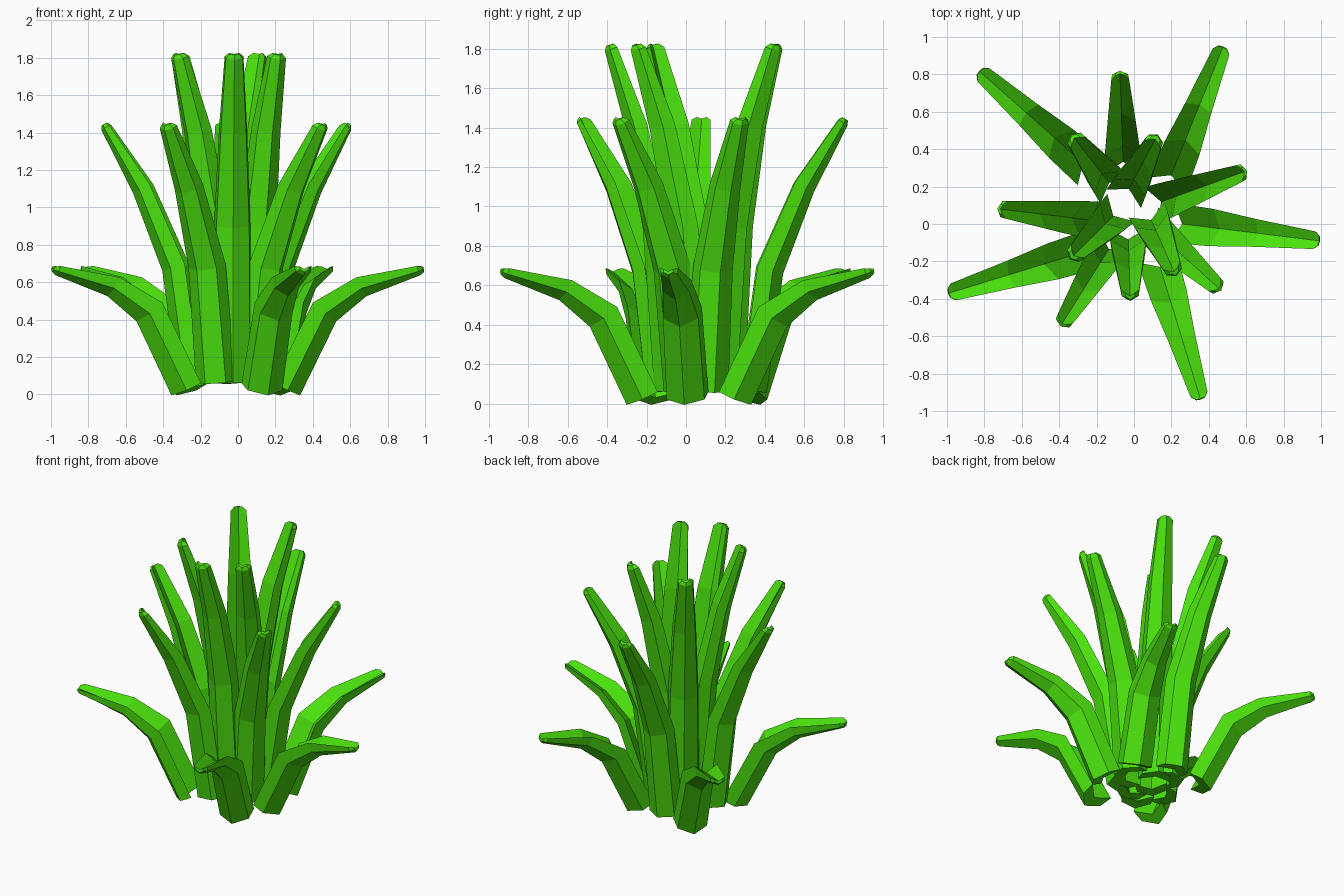
import bpy, bmesh, math
from mathutils import Vector

if "Cube" in bpy.data.objects:
    bpy.data.objects.remove(bpy.data.objects["Cube"])

green = bpy.data.materials.new("leaf_green")
green.diffuse_color = (0.07, 0.75, 0.004, 1)
green.use_nodes = True
green.node_tree.nodes["Principled BSDF"].inputs["Base Color"].default_value = green.diffuse_color

# Grooved six-sided leaf section: ridge outside, two lips and a valley inside
SECTION = [(0, .02), (.5, .42), (.45, -.12), (0, -.5), (-.45, -.12), (-.5, .42)]


def leaf(name, tip, angle, profile):
    """Sweep the grooved section along a bent path ending over the tip point.
    profile rows: distance back from tip, height, width, thickness."""
    a = math.radians(angle)
    out, side = Vector((math.cos(a), math.sin(a), 0)), Vector((-math.sin(a), math.cos(a), 0))
    pts = [Vector((tip[0], tip[1], z)) - out * d for d, z, w, t in profile]
    dirs = [(q - p).normalized() for p, q in zip(pts, pts[1:])]
    sizes = [(w, t) for d, z, w, t in profile]
    # short bevelled end: pull the last ring back and add a smaller one
    end = pts[-1]
    pts[-1] = end - dirs[-1] * .022
    pts.append(end)
    dirs.append(dirs[-1])
    sizes.append((sizes[-1][0] * .55, sizes[-1][1] * .6))
    bm = bmesh.new()
    rings = []
    for i, (p, (w, t)) in enumerate(zip(pts, sizes)):
        tangent = (dirs[max(i - 1, 0)] + dirs[min(i, len(dirs) - 1)]).normalized()
        normal = tangent.cross(side)
        rings.append([bm.verts.new(p + side * (u * w) + normal * (v * t)) for u, v in SECTION])
    for r, s in zip(rings, rings[1:]):
        for k in range(6):
            bm.faces.new((r[k], r[(k + 1) % 6], s[(k + 1) % 6], s[k]))
    for r in (rings[0], rings[-1]):  # end caps split along the ridge
        bm.faces.new(r[:4])
        bm.faces.new((r[0], r[3], r[4], r[5]))
    bmesh.ops.recalc_face_normals(bm, faces=bm.faces)
    mesh = bpy.data.meshes.new(name)
    bm.to_mesh(mesh)
    bm.free()
    mesh.materials.append(green)
    bpy.context.collection.objects.link(bpy.data.objects.new(name, mesh))


# Low drooping outer leaves
outer = [(.735, .03, .215, .16), (.53, .445, .20, .165), (.33, .58, .15, .12), (0, .67, .095, .055)]
outer_tips = [(.475, .945, 68), (.99, -.09, -7), (.355, -.935, -73), (-.99, -.37, 197), (-.825, .815, 138.5)]

# Mid-height leaves
middle = [(.47, .065, .21, .15), (.385, .68, .195, .15), (.21, 1.1, .15, .12), (0, 1.445, .095, .06)]
middle_tips = [(.59, .28, 20), (-.075, .805, 92), (-.715, .08, 173), (-.385, -.535, 238), (.455, -.345, -42)]

# Tall upright inner leaves
inner = [(.30, .065, .21, .15), (.24, .90, .195, .15), (.135, 1.41, .15, .12), (0, 1.82, .10, .07)]
inner_tips = [(.115, .455, 62), (-.32, .46, 128), (-.325, -.17, 225), (-.02, -.385, 272), (.215, -.255, -66)]

for ring, profile, tips in (("outer", outer, outer_tips), ("middle", middle, middle_tips),
                            ("inner", inner, inner_tips)):
    for n, (x, y, ang) in enumerate(tips, 1):
        leaf(f"{ring}_leaf_{n}", (x, y), ang, profile)
